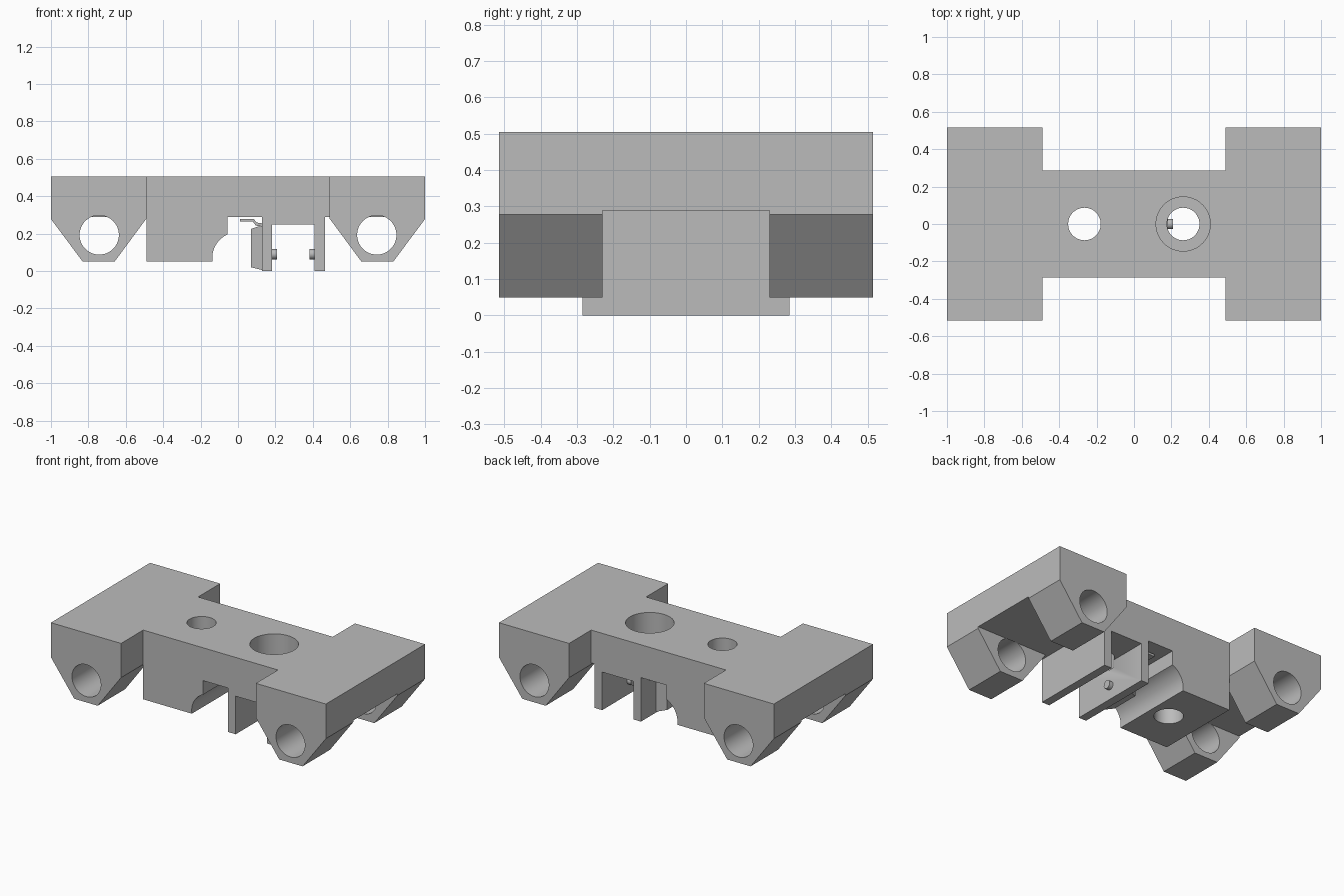
import bpy
import bmesh
import math
from mathutils import Matrix, Vector

cube = bpy.data.objects.get("Cube")
if cube:
    bpy.data.objects.remove(cube, do_unlink=True)

grey = bpy.data.materials.new("plain grey")
grey.use_nodes = True
grey.diffuse_color = (0.5, 0.5, 0.5, 1)
grey.node_tree.nodes["Principled BSDF"].inputs["Base Color"].default_value = (0.5, 0.5, 0.5, 1)

TOP = 0.505
BAR_Y = 0.285       # half depth of the centre bar
END_Y = 0.515       # half depth of the ends
FOOT_Y = 0.23       # inner face of the feet
CEILING = 0.289


def finish(bm, name):
    bmesh.ops.recalc_face_normals(bm, faces=bm.faces)
    mesh = bpy.data.meshes.new(name)
    bm.to_mesh(mesh)
    bm.free()
    mesh.materials.append(grey)
    obj = bpy.data.objects.new(name, mesh)
    bpy.context.collection.objects.link(obj)
    return obj


def extrude_profile(name, points, y0, y1):
    """Extrude an (x, z) outline along y."""
    bm = bmesh.new()
    face = bm.faces.new([bm.verts.new((x, y0, z)) for x, z in points])
    res = bmesh.ops.extrude_face_region(bm, geom=[face])
    moved = [v for v in res["geom"] if isinstance(v, bmesh.types.BMVert)]
    bmesh.ops.translate(bm, verts=moved, vec=(0, y1 - y0, 0))
    return finish(bm, name)


def cylinder(name, centre, radius, length, axis):
    turn = Vector((0, 0, 1)).rotation_difference(Vector(axis)).to_matrix().to_4x4()
    bm = bmesh.new()
    bmesh.ops.create_cone(bm, cap_ends=True, segments=64, radius1=radius, radius2=radius,
                          depth=length, matrix=Matrix.Translation(centre) @ turn)
    return finish(bm, name)


def select(obj):
    bpy.ops.object.select_all(action="DESELECT")
    obj.select_set(True)
    bpy.context.view_layer.objects.active = obj


def cut(obj, cutter):
    select(obj)
    mod = obj.modifiers.new("cut", "BOOLEAN")
    mod.operation = "DIFFERENCE"
    mod.solver = "EXACT"
    mod.object = cutter
    bpy.ops.object.modifier_apply(modifier=mod.name)
    bpy.data.objects.remove(cutter, do_unlink=True)


def smooth(obj):
    select(obj)
    bpy.ops.object.shade_smooth_by_angle(angle=math.radians(30))


# Centre bar: solid block, curved relief, slot and two hanging arms
arc_r = 0.1375
a0, a1 = math.radians(188.4), math.radians(114)
arc = [(arc_r * math.cos(a0 + (a1 - a0) * i / 16), 0.07 + arc_r * math.sin(a0 + (a1 - a0) * i / 16))
       for i in range(17)]
outline = [(-0.49, TOP), (-0.49, 0.05)] + arc + [
    (-0.056, CEILING), (0.128, CEILING), (0.128, 0), (0.183, 0), (0.183, 0.25),
    (0.41, 0.25), (0.41, 0), (0.465, 0), (0.465, CEILING), (0.49, CEILING), (0.49, TOP)]
bar = extrude_profile("centre_bar", outline, -BAR_Y, BAR_Y)

# Vertical holes: plain bore, and a stepped bore above the arms
cut(bar, cylinder("bore", (-0.265, 0, 0.3), 0.087, 1, (0, 0, 1)))
cut(bar, cylinder("bore", (0.263, 0, 0.5), 0.087, 0.6, (0, 0, 1)))
cut(bar, cylinder("bore", (0.263, 0, 0.5), 0.145, 0.36, (0, 0, 1)))
smooth(bar)

# End slabs with a bored foot at each corner
for side, side_name in ((-1, "right"), (1, "left")):
    slab = [(0.49, CEILING), (1, CEILING), (1, TOP), (0.49, TOP)]
    extrude_profile(side_name + "_end_slab", [(side * x, z) for x, z in slab], -FOOT_Y, FOOT_Y)
    foot_outline = [(0.49, TOP), (0.49, 0.28), (0.66, 0.05), (0.83, 0.05), (1, 0.278), (1, TOP)]
    for end, end_name in ((-1, "front"), (1, "back")):
        foot = extrude_profile(end_name + "_" + side_name + "_foot",
                               [(side * x, z) for x, z in foot_outline],
                               end * FOOT_Y, end * END_Y)
        cut(foot, cylinder("bore", (side * 0.742, 0, 0.193), 0.105, 2, (0, 1, 0)))
        smooth(foot)

# Locating pins facing each other inside the arms
for x, name in ((0.194, "inner_pin"), (0.397, "outer_pin")):
    smooth(cylinder(name, (x, 0, 0.09), 0.027, 0.03, (1, 0, 0)))

# Tapered pad on the slot side of the inner arm
bm = bmesh.new()
rings = []
for x, y, z0, z1 in ((0.13, 0.13, 0.005, 0.245), (0.07, 0.095, 0.02, 0.225)):
    rings.append([bm.verts.new((x, s * y, z)) for s, z in ((-1, z0), (1, z0), (1, z1), (-1, z1))])
for ring in rings:
    bm.faces.new(ring)
for i in range(4):
    j = (i + 1) % 4
    bm.faces.new((rings[0][i], rings[0][j], rings[1][j], rings[1][i]))
finish(bm, "arm_pad")

# Thin stepped catch under the slot ceiling
catch = [(0.01, 0.264), (0.08, 0.264), (0.095, 0.243), (0.13, 0.238),
         (0.13, 0.255), (0.1, 0.259), (0.085, 0.278), (0.01, 0.278)]
extrude_profile("slot_catch", catch, -0.2, 0.2)
